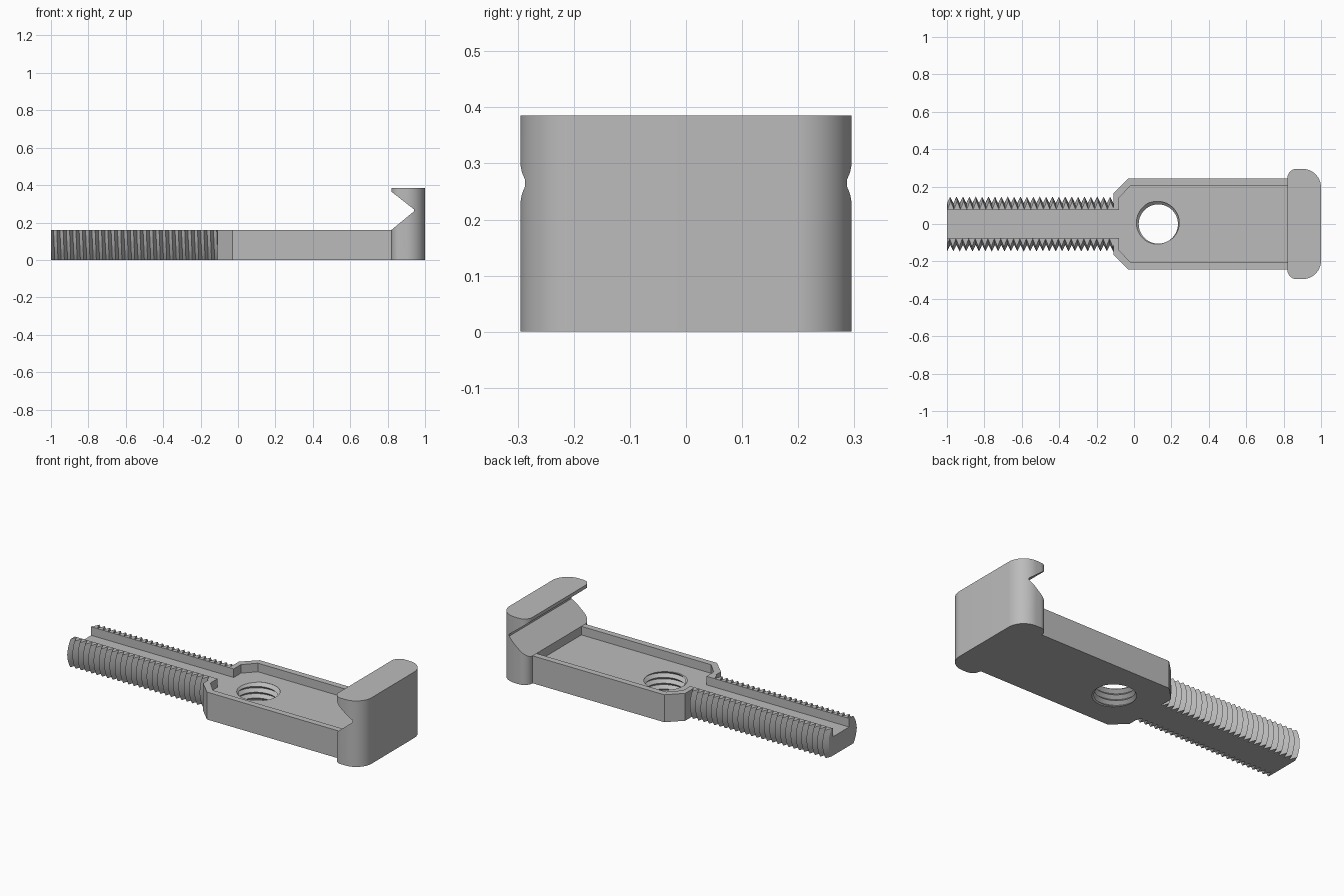
import bpy, bmesh, math
from mathutils import Vector

if "Cube" in bpy.data.objects:
    bpy.data.objects.remove(bpy.data.objects["Cube"])

grey = bpy.data.materials.new("steel grey")
grey.diffuse_color = (0.5, 0.5, 0.5, 1)
grey.use_nodes = True
grey.node_tree.nodes["Principled BSDF"].inputs["Base Color"].default_value = grey.diffuse_color

PLATE_H, FLOOR = 0.16, 0.11


def to_object(name, bm):
    bmesh.ops.recalc_face_normals(bm, faces=bm.faces)
    me = bpy.data.meshes.new(name)
    bm.to_mesh(me)
    bm.free()
    ob = bpy.data.objects.new(name, me)
    bpy.context.collection.objects.link(ob)
    me.materials.append(grey)
    return ob


def prism(name, pts, offset):
    """Extrude a planar 3D outline along an offset."""
    bm = bmesh.new()
    face = bm.faces.new([bm.verts.new(p) for p in pts])
    ext = bmesh.ops.extrude_face_region(bm, geom=[face])
    moved = [v for v in ext["geom"] if isinstance(v, bmesh.types.BMVert)]
    bmesh.ops.translate(bm, vec=offset, verts=moved)
    return to_object(name, bm)


def cut(ob, cutter):
    mod = ob.modifiers.new("cut", 'BOOLEAN')
    mod.operation, mod.solver, mod.object = 'DIFFERENCE', 'EXACT', cutter
    bpy.context.view_layer.objects.active = ob
    bpy.ops.object.modifier_apply(modifier=mod.name)
    bpy.data.objects.remove(cutter)


def mirrored(half):
    """Close a half outline (y > 0) across y = 0."""
    return half + [(x, -y) for x, y in reversed(half)]


def tooth(s, low, high):
    """Triangle-wave radius for a thread; s counts turns."""
    return low + (high - low) * (1 - abs(2 * (s % 1.0) - 1))


def loft(name, rows):
    """Skin closed rings of points and cap both ends."""
    bm = bmesh.new()
    rings = [[bm.verts.new(p) for p in row] for row in rows]
    n = len(rings[0])
    for a, b in zip(rings, rings[1:]):
        for i in range(n):
            j = (i + 1) % n
            bm.faces.new((a[i], a[j], b[j], b[i]))
    bm.faces.new(rings[0])
    bm.faces.new(rings[-1])
    bmesh.ops.remove_doubles(bm, verts=bm.verts, dist=1e-6)
    return to_object(name, bm)


# Threaded rod: round bar flattened top and bottom, with a channel on top
PITCH, X0, X1 = 0.0342, -1.0, -0.11
section = [i / 8 * PLATE_H for i in range(9)]
rows = []
for k in range(-3, int(2 * (X1 - X0) / PITCH) + 5):
    def place(phase):
        return min(max(X0 + (k / 2 + phase) * PITCH, X0), X1)
    sides = []
    for sign in (1, -1):
        side = []
        for z in section:
            ang = math.atan2(z - 0.08, sign * 0.12)
            phase = (ang % math.tau) / math.tau
            if sign > 0:
                phase = ang / math.tau
            x = place(phase)
            r = tooth((x - X0) / PITCH - phase, 0.112, 0.146)
            side.append((x, sign * math.sqrt(r * r - (z - 0.08) ** 2), z))
        xt = side[-1][0]
        side += [(xt, sign * 0.075, PLATE_H), (xt, sign * 0.075, FLOOR)]
        sides.append(side)
    rows.append(sides[0] + sides[1][::-1])
rod = loft("threaded_rod", rows)

# Flat body plate with chamfered shoulders
outline = mirrored([(0.82, 0.243), (-0.03, 0.243), (-0.11, 0.165)])
plate = prism("body_plate", [(x, y, 0) for x, y in outline], (0, 0, PLATE_H))

# Shallow pocket that runs into the rod channel
pocket = mirrored([(0.9, 0.207), (-0.017, 0.207), (-0.08, 0.14),
                   (-0.08, 0.075), (-0.2, 0.075)])
cut(plate, prism("pocket_cutter", [(x, y, FLOOR) for x, y in pocket], (0, 0, 0.2)))

# Tapped hole through the plate
N, HP, Z0, Z1 = 48, 0.034, -0.02, 0.135
rows = []
for k in range(-4, int(2 * (Z1 - Z0) / HP) + 5):
    ring = []
    for i in range(N):
        ph = i / N
        z = min(max(Z0 + (k / 2 + ph) * HP, Z0), Z1)
        r = tooth((z - Z0) / HP - ph, 0.105, 0.124)
        ring.append((0.13 + r * math.cos(ph * math.tau), r * math.sin(ph * math.tau), z))
    rows.append(ring)
# skin the helix: the last column joins the first one a full turn (two rows) later
bm = bmesh.new()
grid = [[bm.verts.new(p) for p in row] for row in rows]
for k in range(len(grid) - 1):
    for i in range(N):
        if i < N - 1:
            quad = (grid[k][i], grid[k][i + 1], grid[k + 1][i + 1], grid[k + 1][i])
        elif k + 3 < len(grid):
            quad = (grid[k][i], grid[k + 2][0], grid[k + 3][0], grid[k + 1][i])
        else:
            continue
        bm.faces.new(quad)
bmesh.ops.remove_doubles(bm, verts=bm.verts, dist=1e-6)
bmesh.ops.dissolve_degenerate(bm, dist=1e-6, edges=bm.edges)
bmesh.ops.holes_fill(bm, edges=[e for e in bm.edges if e.is_boundary], sides=0)
cut(plate, to_object("hole_cutter", bm))


# Upright hook block with rounded corners
def arc(cx, cy, r, a0, a1, n):
    return [(cx + r * math.cos(math.radians(a0 + (a1 - a0) * i / n)),
             cy + r * math.sin(math.radians(a0 + (a1 - a0) * i / n))) for i in range(n + 1)]


half = arc(0.9, 0.195, 0.1, 0, 90, 16) + arc(0.87, 0.245, 0.05, 90, 180, 10)
hook = prism("hook_block", [(x, y, 0) for x, y in mirrored(half)], (0, 0, 0.385))

# V notch under the hook lip
notch = [(0.82, PLATE_H), (0.94, 0.259), (0.94, 0.271), (0.82, 0.365),
         (0.7, 0.365), (0.7, PLATE_H)]
cut(hook, prism("notch_cutter", [(x, -0.5, z) for x, z in notch], (0, 1, 0)))

# Smooth the curved faces, keep hard edges
for ob in (rod, plate, hook):
    bpy.ops.object.select_all(action='DESELECT')
    ob.select_set(True)
    bpy.context.view_layer.objects.active = ob
    bpy.ops.object.shade_smooth_by_angle(angle=math.radians(25))
